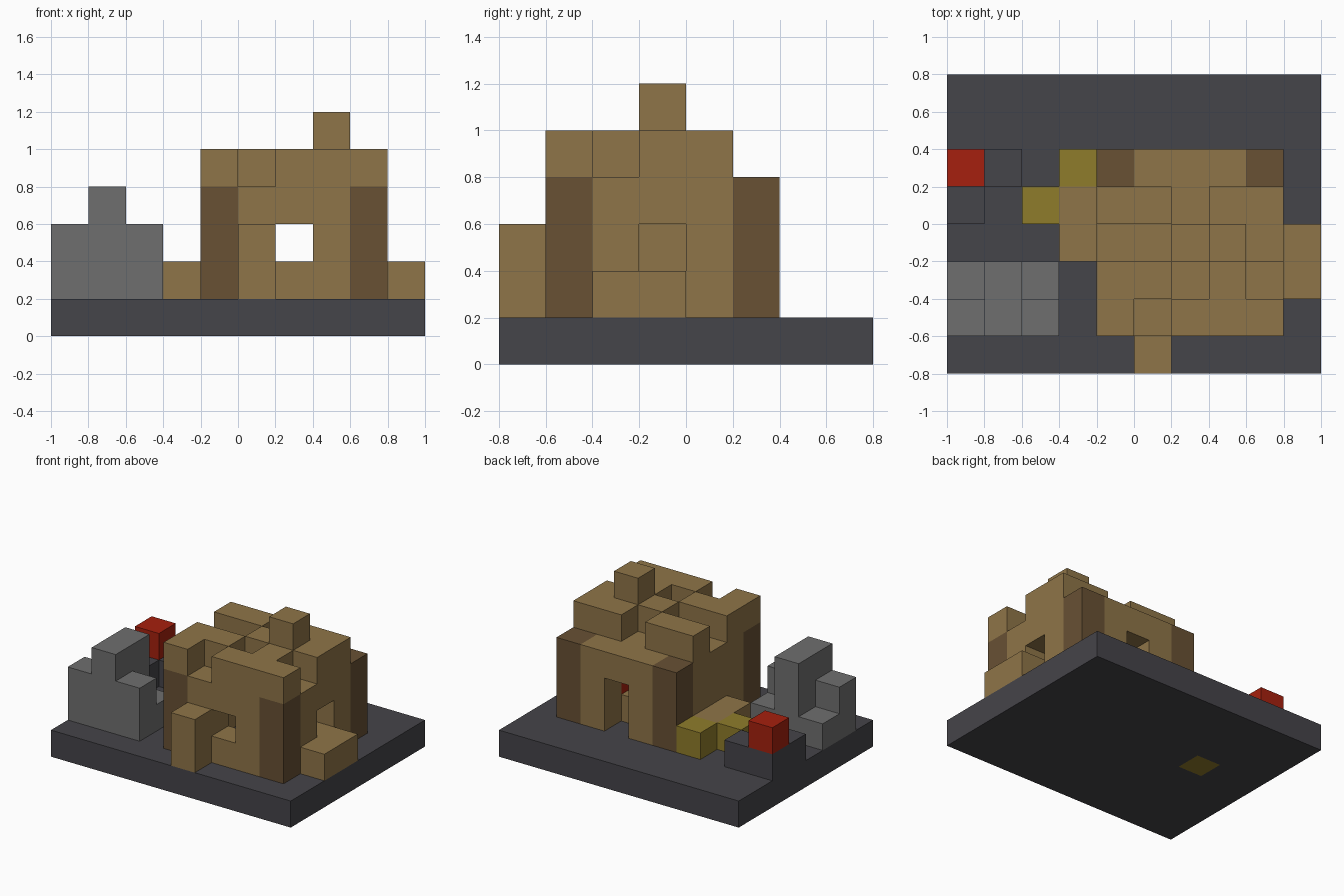
import bpy
import bmesh
from mathutils import Vector

UNIT = 0.2                       # edge of one building block
ORIGIN = Vector((-1, -0.8, 0))

cube = bpy.data.objects.get("Cube")
if cube:
    bpy.data.objects.remove(cube, do_unlink=True)


def material(name, rgb):
    mat = bpy.data.materials.new(name)
    mat.use_nodes = True
    mat.diffuse_color = (*rgb, 1)
    for node in mat.node_tree.nodes:
        if node.type == 'BSDF_PRINCIPLED':
            node.inputs["Base Color"].default_value = (*rgb, 1)
            node.inputs["Roughness"].default_value = 0.9
    return mat


tan = material("tan", (0.275, 0.178, 0.065))
brown = material("dark_brown", (0.138, 0.082, 0.034))
stone = material("stone_grey", (0.159, 0.159, 0.159))
slate = material("slate", (0.060, 0.058, 0.067))
red = material("red", (0.381, 0.0144, 0.0044))
yellow = material("yellow", (0.275, 0.202, 0.024))


def box(x, y, z, w=1, d=1, h=1):
    """Block cells of a box from its low corner and its size."""
    return {(i, j, k) for i in range(x, x + w)
            for j in range(y, y + d) for k in range(z, z + h)}


parts = []


def part(name, mat, cells):
    parts.append((name, mat, cells))


# Ground slab, with the yellow post sunk through it
post = box(2, 4, 0, h=2)
part("base_slab", slate, box(0, 0, 0, 10, 8) - post)
part("yellow_post", yellow, post)
part("yellow_block", yellow, box(3, 5, 1))

# House walls with openings
part("front_wall", tan, box(5, 1, 1, w=3, h=3) - box(6, 1, 2))
part("back_wall", tan, box(5, 5, 1, w=3, h=3) - box(6, 5, 1, h=2))
part("right_wall", tan, box(4, 2, 1, d=3, h=3))
part("left_wall", tan, box(8, 2, 1, d=3, h=3) - box(8, 3, 2))
part("ceiling", tan, box(5, 2, 3, 3, 3))
for x, side in ((4, "right"), (8, "left")):
    for y, end in ((1, "front"), (5, "back")):
        part(f"{end}_{side}_pillar", brown, box(x, y, 1, h=3))

# Stepped roof
part("roof_front", tan, box(4, 1, 4, 5, 2)
     - box(5, 1, 4) - box(8, 2, 4) - box(6, 2, 4))
part("roof_middle", tan, box(6, 3, 4, w=3))
part("roof_back", tan, box(4, 4, 4, w=5) - box(6, 4, 4))

# Chimney, hearth and indoor step
part("chimney_top", tan, box(7, 3, 5))
part("chimney_stack", tan, box(7, 3, 1, h=2))
part("indoor_step", tan, box(6, 4, 1, w=2))
part("hearth", red, box(7, 4, 2))

# Blocks against the outside walls
part("front_post", tan, box(5, 0, 1, h=2))
part("left_bench", tan, box(9, 2, 1, d=2))
part("right_bench", tan, box(3, 3, 1, d=2))

# Stone pile
part("stone_pile", stone, box(0, 1, 1, 3, 2) | box(0, 1, 2, w=3)
     | box(1, 1, 1, d=2, h=3))

# Slate corner carrying a red block
part("slate_corner", slate, box(0, 5, 1, w=2) | box(0, 4, 1))
part("red_block", red, box(0, 5, 2))

DIRECTIONS = [Vector(d) * s for d in ((1, 0, 0), (0, 1, 0), (0, 0, 1))
              for s in (1, -1)]
filled = set().union(*(cells for _, _, cells in parts))


def build(name, mat, cells):
    """Skin the exposed sides of the cells and merge flat regions."""
    bm = bmesh.new()
    for cell in sorted(cells):
        centre = Vector(cell) + Vector((0.5, 0.5, 0.5))
        for n in DIRECTIONS:
            if tuple(int(c) for c in Vector(cell) + n) in filled:
                continue
            u = Vector((n.y, n.z, n.x))
            v = n.cross(u)
            mid = centre + n / 2
            corners = [mid + (u * a + v * b) / 2
                       for a, b in ((-1, -1), (1, -1), (1, 1), (-1, 1))]
            bm.faces.new([bm.verts.new(ORIGIN + c * UNIT) for c in corners])
    bmesh.ops.remove_doubles(bm, verts=bm.verts, dist=0.001)
    bmesh.ops.dissolve_limit(bm, angle_limit=0.01, verts=bm.verts,
                             edges=bm.edges)
    mesh = bpy.data.meshes.new(name)
    bm.to_mesh(mesh)
    bm.free()
    mesh.materials.append(mat)
    bpy.context.collection.objects.link(bpy.data.objects.new(name, mesh))


for entry in parts:
    build(*entry)
